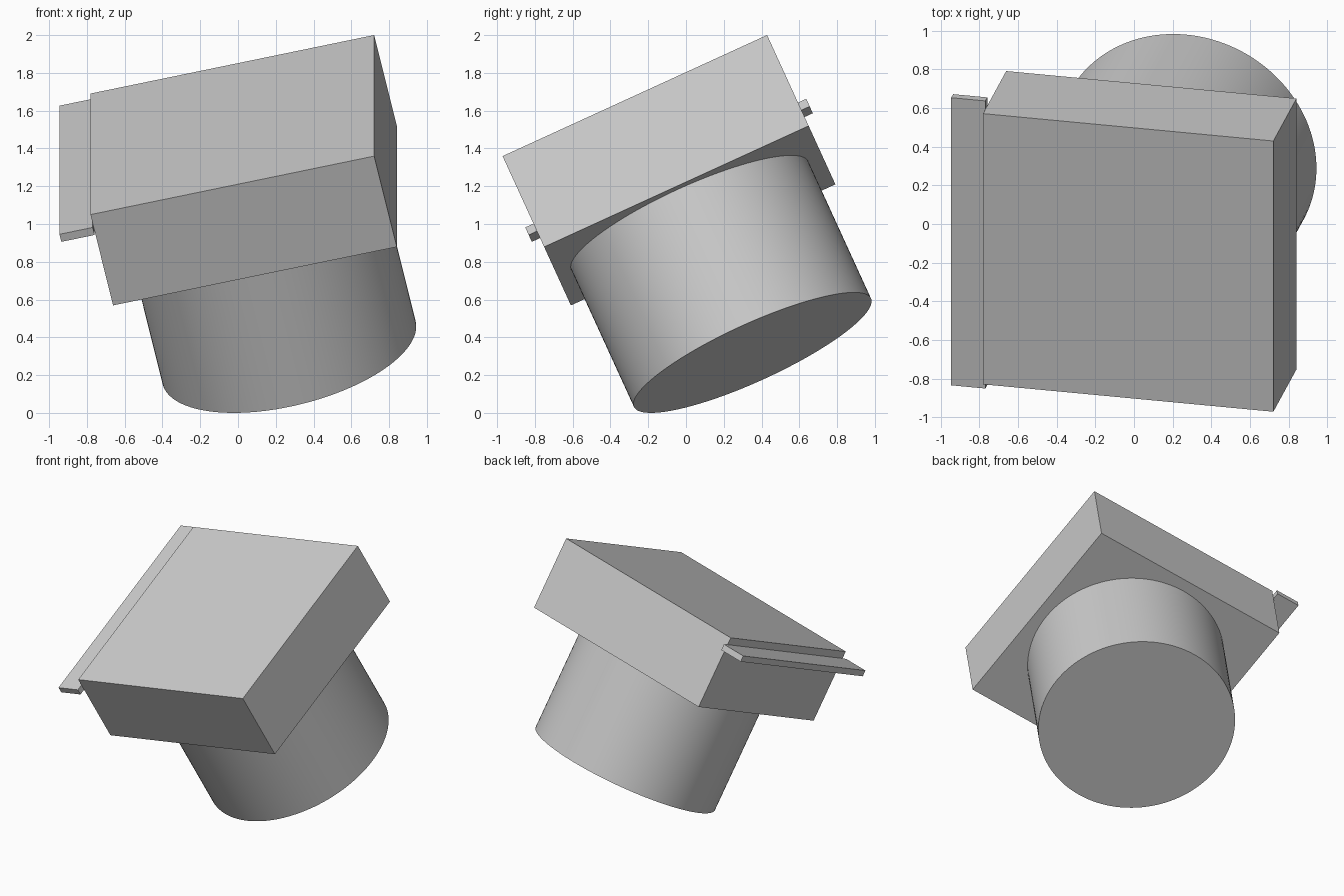
import bpy
import math
from mathutils import Matrix, Vector

cube = bpy.data.objects.get("Cube")
if cube:
    bpy.data.objects.remove(cube, do_unlink=True)

# Single grey material
grey = bpy.data.materials.new("plain_grey")
grey.use_nodes = True
colour = (0.6, 0.6, 0.6, 1)
grey.diffuse_color = colour
grey.node_tree.nodes["Principled BSDF"].inputs["Base Color"].default_value = colour

# Tilted frame: origin at the middle of the block's top face, w points out of it
v = Vector((0, 0.909, 0.416)).normalized()
w = Vector((-0.221, -0.406, 0.886))
w = (w - v * w.dot(v)).normalized()
u = v.cross(w)
frame = Matrix((u, v, w)).transposed().to_4x4()
frame.translation = (-0.03, -0.20, 1.525)

SIDE, DEPTH = 1.54, 0.542
RADIUS, LENGTH = 0.69, 0.818


def finish(name, offset, size=(1, 1, 1)):
    """Name the active object and seat it in the tilted frame."""
    ob = bpy.context.object
    ob.name = name
    ob.data.transform(Matrix.Diagonal((*size, 1)))
    ob.matrix_world = frame @ Matrix.Translation(offset)
    ob.data.materials.append(grey)
    return ob


def box(name, low, high):
    low, high = Vector(low), Vector(high)
    bpy.ops.mesh.primitive_cube_add(size=1)
    return finish(name, (low + high) / 2, high - low)


# Square block
half = SIDE / 2
box("square_block", (-half, -half, -DEPTH), (half, half, 0))

# Thin strip along the block's right side, slightly longer than the block
box("side_strip", (-0.951, -0.818, -0.099), (-half, 0.818, -0.054))

# Round stem below the block
bpy.ops.mesh.primitive_cylinder_add(vertices=128, radius=RADIUS, depth=LENGTH)
finish("round_stem", (0, 0, -DEPTH - LENGTH / 2))
bpy.ops.object.shade_smooth_by_angle(angle=math.radians(30))
